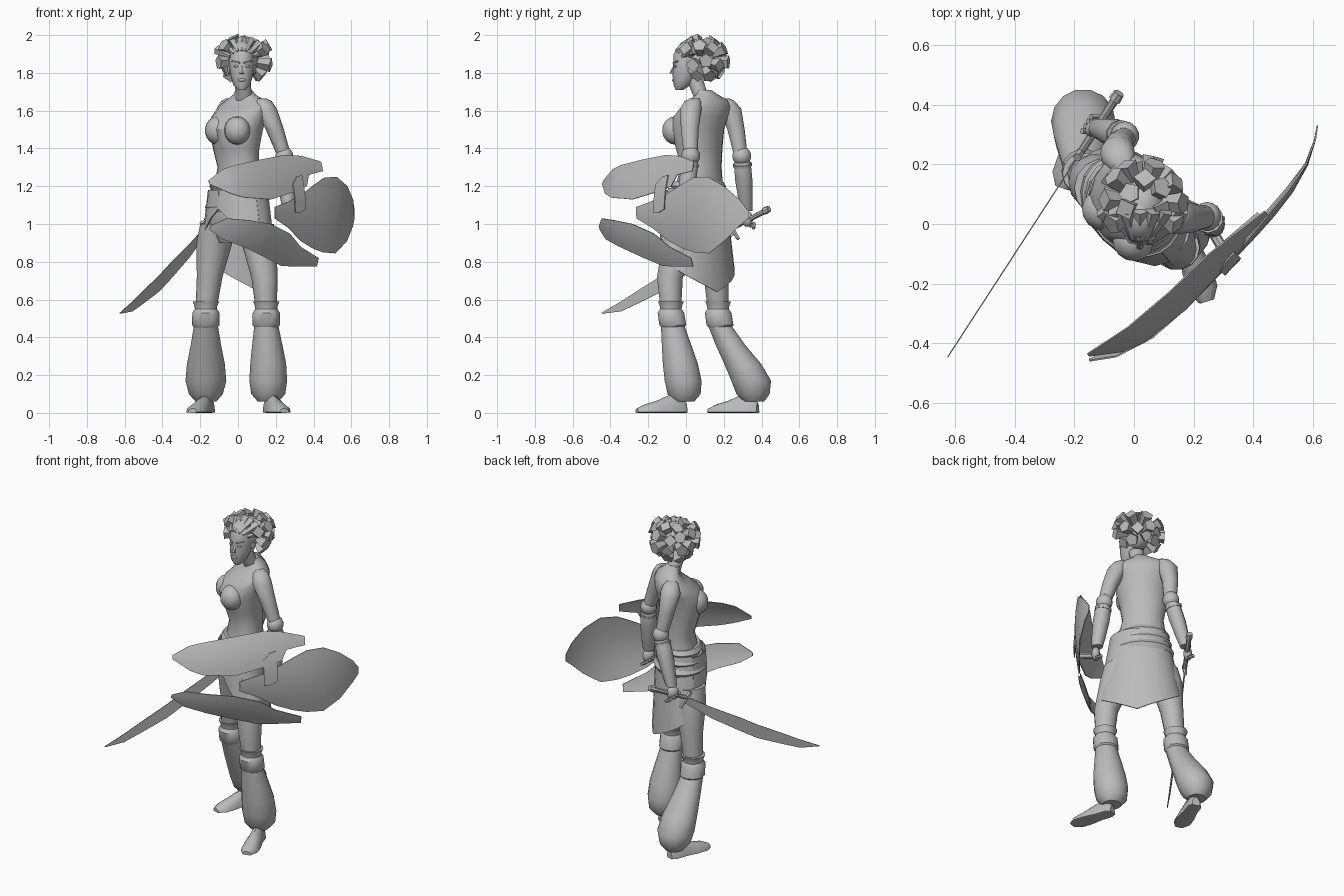
import bpy, bmesh, math, random
from mathutils import Vector, Matrix

random.seed(4)
if "Cube" in bpy.data.objects:
    bpy.data.objects.remove(bpy.data.objects["Cube"])

grey = bpy.data.materials.new("plain grey")
grey.use_nodes = True
grey.diffuse_color = (.5, .5, .5, 1)
grey.node_tree.nodes["Principled BSDF"].inputs["Base Color"].default_value = (.5, .5, .5, 1)
TURN = math.radians(-45)          # the body is turned toward its right
parts = []


def finish(name, bm):
    bmesh.ops.recalc_face_normals(bm, faces=bm.faces[:])
    mesh = bpy.data.meshes.new(name)
    bm.to_mesh(mesh)
    bm.free()
    mesh.materials.append(grey)
    obj = bpy.data.objects.new(name, mesh)
    bpy.context.collection.objects.link(obj)
    parts.append(obj)
    return obj


def bridge(name, rings):
    """Skin a list of point rings and cap both ends."""
    bm = bmesh.new()
    loops = [[bm.verts.new(p) for p in ring] for ring in rings]
    count = len(loops[0])
    for low, high in zip(loops, loops[1:]):
        for i in range(count):
            j = (i + 1) % count
            bm.faces.new((low[i], low[j], high[j], high[i]))
    bm.faces.new(loops[0])
    bm.faces.new(loops[-1])
    return finish(name, bm)


def loft(name, rings, turn=0, sides=16):
    """Level ellipses given as x, y, z, half width, half depth."""
    spin = Matrix.Rotation(turn, 3, 'Z')
    points = []
    for x, y, z, w, d in rings:
        angles = [math.tau * i / sides for i in range(sides)]
        points.append([Vector((x, y, z)) + spin @ Vector((w * math.cos(a), d * math.sin(a), 0))
                       for a in angles])
    return bridge(name, points)


def limb(name, rings, sides=14):
    return loft(name, [(x, y, z, r, r) for x, y, z, r in rings], sides=sides)


def rod(name, start, end, r1, r2, sides=8):
    a, b = Vector(start), Vector(end)
    axis = b - a
    bm = bmesh.new()
    place = Matrix.Translation((a + b) / 2) @ axis.to_track_quat('Z', 'Y').to_matrix().to_4x4()
    bmesh.ops.create_cone(bm, cap_ends=True, segments=sides, radius1=r1, radius2=r2,
                          depth=axis.length, matrix=place)
    return finish(name, bm)


def ball(name, centre, size, turn=0):
    bm = bmesh.new()
    place = Matrix.Translation(centre) @ Matrix.Rotation(turn, 4, 'Z') @ Matrix.Diagonal((*size, 1))
    bmesh.ops.create_uvsphere(bm, u_segments=14, v_segments=9, radius=1, matrix=place)
    return finish(name, bm)


def sheet(name, columns, place, thick, rows=5):
    """Curved plate from columns of position, low edge, high edge."""
    bm = bmesh.new()
    grid = [[bm.verts.new(place(s, lo + (hi - lo) * k / rows)) for k in range(rows + 1)]
            for s, lo, hi in columns]
    for a, b in zip(grid, grid[1:]):
        for k in range(rows):
            bm.faces.new((a[k], b[k], b[k + 1], a[k + 1]))
    obj = finish(name, bm)
    solid = obj.modifiers.new("thickness", 'SOLIDIFY')
    solid.thickness, solid.offset = thick, 0
    obj.modifiers.new("crisp rim", 'EDGE_SPLIT').split_angle = math.radians(45)
    return obj


def body(left, forward, z, centre=(0, .05)):
    """Point measured in the turned frame of the body."""
    p = Matrix.Rotation(TURN, 3, 'Z') @ Vector((left, -forward, 0))
    return Vector((p.x + centre[0], p.y + centre[1], z))


# Torso, bust and neck
loft("torso", [(-.01, .05, .9, .1, .08), (-.01, .06, 1.0, .17, .13), (-.01, .06, 1.1, .17, .13),
               (0, .07, 1.2, .14, .11), (0, .08, 1.3, .12, .095), (-.01, .07, 1.4, .135, .11),
               (-.01, .06, 1.5, .15, .135), (.005, .08, 1.57, .16, .128), (.03, .108, 1.62, .165, .094),
               (.038, .12, 1.655, .13, .066), (.035, .11, 1.685, .065, .052),
               (.03, .09, 1.71, .044, .044)], TURN, 20)
for side, label in ((1, "left"), (-1, "right")):
    ball(label + "_bust", body(side * .072, .078, 1.495), (.072, .068, .075), TURN)
limb("neck", [(.035, .1, 1.65, .05), (.03, .07, 1.7, .042), (.02, .045, 1.77, .045)])

# Head and face
loft("head", [(.02, -.035, 1.71, .02, .02), (.02, -.02, 1.735, .045, .045),
              (.02, 0, 1.79, .06, .072), (.02, .02, 1.84, .068, .088),
              (.02, .03, 1.9, .07, .095), (.02, .03, 1.95, .05, .065), (.02, .03, 1.97, .02, .03)])
rod("nose", (.02, -.062, 1.835), (.02, -.074, 1.795), .006, .014, 6)
ball("lips", (.02, -.062, 1.762), (.02, .012, .009))
for side, label in ((1, "left"), (-1, "right")):
    ball(label + "_eye", (.02 + side * .028, -.056, 1.835), (.015, .01, .007))
    rod(label + "_brow", (.02 + side * .01, -.067, 1.852), (.02 + side * .052, -.045, 1.862), .006, .004, 5)
    ball(label + "_ear", (.02 + side * .066, .03, 1.82), (.01, .02, .03))

# Hair: chunky locks spreading from the back and top of the skull
crown = Vector((.03, .075, 1.865))
ball("hair_cap", crown + Vector((0, -.01, .01)), (.08, .095, .095))
for tilt, count, reach, longest in ((-32, 6, 190, .145), (-4, 8, 220, .16), (26, 8, 250, .16), (55, 5, 220, .14)):
    for i in range(count):
        az = math.radians(90 + reach * (i / (count - 1) - .5) + random.uniform(-7, 7))
        el = math.radians(tilt + random.uniform(-8, 8))
        out = Vector((math.cos(az) * math.cos(el), math.sin(az) * math.cos(el), math.sin(el)))
        length = longest - random.uniform(0, .03)
        rod("hair_lock", crown + out * .05, crown + out * length, .018, .038, 4 + i % 2)

# Long locks combed back from the brow
for k in range(-3, 4):
    rod("hair_lock", (.02 + .02 * k, -.055 + .004 * k * k, 1.915 - .003 * k * k),
        (.02 + .043 * k, .045, 1.975 - .006 * k * k), .009, .027, 5)

# Arms
limb("right_upper_arm", [(-.04, .205, 1.665, .025), (-.045, .215, 1.65, .044), (-.055, .235, 1.61, .059),
                         (-.05, .265, 1.5, .047), (-.03, .29, 1.36, .037)])
limb("left_upper_arm", [(.125, .045, 1.665, .025), (.135, .035, 1.65, .044), (.147, .025, 1.61, .059),
                        (.195, .02, 1.5, .048), (.245, .025, 1.36, .037)])
for label, elbow, wrist in (("right", Vector((-.03, .295, 1.36)), Vector((-.12, .32, 1.07))),
                            ("left", Vector((.245, .025, 1.36)), Vector((.27, -.01, 1.07)))):
    drop = wrist - elbow
    ball(label + "_elbow_guard", elbow, (.048, .05, .05))
    limb(label + "_bracer", [(*(elbow + drop * t), r) for t, r in
                             ((.05, .036), (.15, .047), (.45, .048), (.8, .04), (1, .033))], 10)
    rod(label + "_bracer_rim", elbow + drop * .14, elbow + drop * .19, .051, .05, 10)
    palm = wrist + drop.normalized() * .045
    ball(label + "_palm", palm, (.026, .036, .042), TURN)
    for k in range(4):
        knuckle = palm + Vector((-.01, -.016, .01)) * (k - 1.5)
        rod(label + "_finger", knuckle + Vector((-.026, .012, -.01)), knuckle + Vector((.012, .01, -.035)),
            .011, .009, 6)

# Legs, cuffs, trouser bells and feet
legs = {"right": [(-.1, .12, 1.0, .1), (-.125, .14, .9, .095), (-.15, .16, .72, .068), (-.17, .17, .54, .055)],
        "left": [(.09, -.01, 1.0, .1), (.11, -.035, .9, .092), (.14, -.085, .72, .07), (.15, -.08, .54, .055)]}
bells = {"right": [(-.17, .18, .46, .064), (-.17, .235, .36, .08), (-.17, .3, .26, .1), (-.17, .345, .17, .108),
                   (-.17, .355, .1, .09), (-.17, .36, .06, .055)],
         "left": [(.15, -.07, .46, .064), (.155, -.05, .36, .08), (.16, -.03, .26, .095), (.16, -.015, .17, .1),
                  (.16, -.01, .1, .09), (.16, -.01, .06, .055)]}
feet = {"right": ((-.15, .38), (-.24, .12)), "left": ((.16, .0), (.245, -.26))}
for label in legs:
    limb(label + "_thigh", legs[label])
    limb(label + "_trouser_bell", bells[label])
    x, y = legs[label][-1][:2]
    limb(label + "_knee_band", [(x, y, .545, .058), (x, y, .565, .06), (x, y, .59, .07)])
    limb(label + "_cuff", [(x, y + .01, .45, .06), (x, y + .01, .465, .073),
                           (x, y, .53, .072), (x, y, .55, .058)])
    heel, toe = (Vector((*p, 0)) for p in feet[label])
    across = (toe - heel).normalized().cross(Vector((0, 0, 1)))
    sections = []
    for t, wide, high in ((0, .025, .05), (.1, .04, .085), (.35, .04, .09), (.6, .05, .06),
                          (.85, .05, .04), (1, .025, .02)):
        ring = [math.tau * i / 12 for i in range(12)]
        sections.append([heel.lerp(toe, t) + across * wide * math.cos(a)
                         + Vector((0, 0, max(.004 * math.sin(a), high * math.sin(a)) + .004))
                         for a in ring])
    bridge(label + "_foot", sections)

# Waist wraps, back skirt and front flaps
for k in range(3):
    z = 1.2 - k * .055
    grow = k * .012
    loft("waist_wrap", [(-.005, .065, z - .03, .145 + grow, .115 + grow),
                        (-.005, .065, z, .162 + grow, .13 + grow),
                        (-.005, .065, z + .025, .145 + grow, .115 + grow)], TURN, 20)


def drape(angle, z):
    a = math.radians(angle)
    fall = (1.19 - z) / .5
    return body(math.sin(a) * (.17 + .085 * fall), -math.cos(a) * (.14 + .02 * fall), z)


sheet("back_skirt", [(a, .64 + .2 * abs(a) / 105, 1.19) for a in range(-105, 106, 15)], drape, .006)
for low, high in ((105, 180), (180, 255)):
    step = (high - low) / 4
    sheet("front_flap", [(low + step * i, (.92, .9, .97, 1.03, 1.08)[i if low < 180 else 4 - i], 1.18)
                         for i in range(5)], drape, .006)


# Shield of three bowed plates, flat along the middle and curling at the ends
def bowed(lift):
    def place(s, z):
        n = .108 * (1 - (s / .55) ** 4) - .08 * (1 - 1.5 * s) * ((z - 1.07) / .3) ** 2 + lift
        return Vector((.24 + .69 * s + .72 * n, -.07 + .72 * s - .69 * n, z))
    return place


sheet("shield_upper_plate", [(-.54, 1.21, 1.23), (-.45, 1.16, 1.29), (-.38, 1.14, 1.31), (-.2, 1.13, 1.34),
                             (-.02, 1.17, 1.365), (.08, 1.2, 1.36), (.11, 1.26, 1.355), (.22, 1.28, 1.33)],
      bowed(0), .005)
sheet("shield_lower_plate", [(-.55, .97, .99), (-.48, .92, 1.03), (-.35, .88, 1.02), (-.2, .83, 1.0),
                             (-.05, .78, .95), (.05, .775, .88), (.2, .775, .82)], bowed(0), .005)
sheet("shield_round_plate", [(-.17, 1.03, 1.09), (-.06, .98, 1.12), (.05, .91, 1.16), (.15, .87, 1.21),
                             (.23, .85, 1.245), (.33, .845, 1.25), (.43, .91, 1.2), (.51, .99, 1.13),
                             (.55, 1.03, 1.07)], bowed(-.006), .005)
sheet("shield_strap", [(-.03, 1.06, 1.21), (.01, 1.06, 1.25), (.05, 1.08, 1.26)], bowed(.008), .006)
rod("shield_grip", (.26, -.02, 1.02), bowed(-.015)(.02, 1.04), .018, .018)


# Curved sword held low in the right hand
def blade_plane(x, z):
    return Vector((x, .316 + (x + .13) * 1.54, z))


sheet("sword_blade", [(-.17, .945, .99), (-.26, .82, .89), (-.36, .705, .79), (-.415, .645, .73),
                      (-.5, .58, .648), (-.56, .537, .588), (-.625, .525, .53)], blade_plane, .004, 2)
rod("sword_grip", blade_plane(-.18, .975), blade_plane(-.055, 1.075), .013, .015)
rod("sword_pommel", blade_plane(-.065, 1.068), blade_plane(-.05, 1.08), .021, .018)
rod("sword_guard", blade_plane(-.19, 1.01), blade_plane(-.155, .92), .015, .01, 6)

# Smooth the rounded parts and keep the hair faceted
bpy.ops.object.select_all(action='DESELECT')
for obj in parts:
    obj.select_set("hair_lock" not in obj.name)
bpy.context.view_layer.objects.active = parts[0]
bpy.ops.object.shade_smooth_by_angle(angle=math.radians(40))
